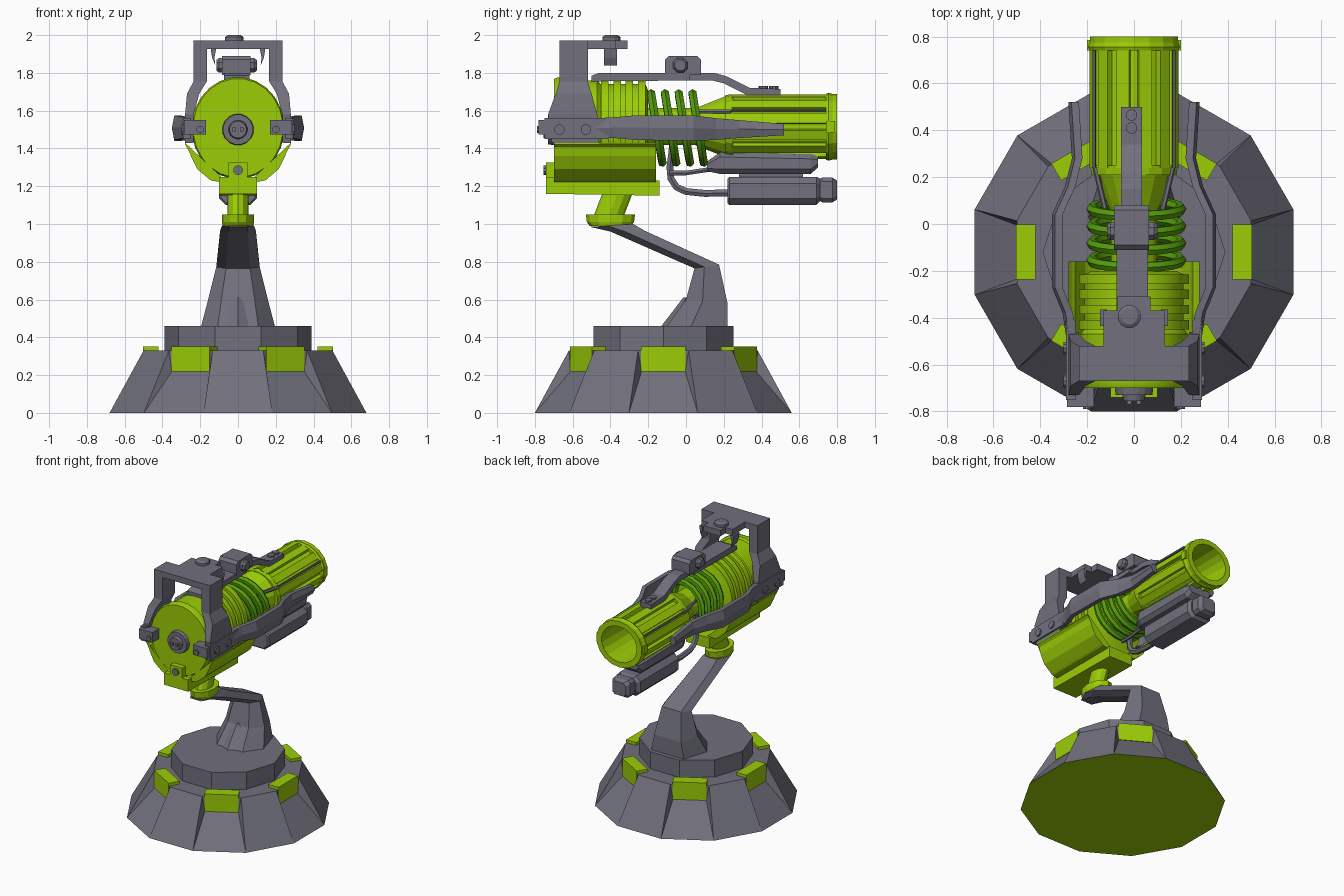
import bpy, bmesh, math
from mathutils import Vector

if "Cube" in bpy.data.objects:
    bpy.data.objects.remove(bpy.data.objects["Cube"])


def material(name, rgb):
    m = bpy.data.materials.new(name)
    m.diffuse_color = (*rgb, 1)
    m.use_nodes = True
    m.node_tree.nodes["Principled BSDF"].inputs["Base Color"].default_value = m.diffuse_color
    return m


GREEN = material("lime green", (0.33, 0.61, 0.002))
COIL = material("deep green", (0.09, 0.34, 0.003))
GRAY = material("steel gray", (0.165, 0.162, 0.205))
AX = 1.515   # height of the barrel axis
BY = -0.12   # base centre in y
T15 = math.tan(math.radians(15))


def finish(name, bm, mat, mirror=False, smooth=False, wide=1):
    for v in bm.verts:
        v.co.x *= wide
    bmesh.ops.remove_doubles(bm, verts=bm.verts, dist=1e-5)
    bmesh.ops.recalc_face_normals(bm, faces=bm.faces)
    me = bpy.data.meshes.new(name)
    bm.to_mesh(me)
    bm.free()
    ob = bpy.data.objects.new(name, me)
    bpy.context.collection.objects.link(ob)
    me.materials.append(mat)
    if mirror:
        ob.modifiers.new("mirror", "MIRROR")
    if smooth:
        bpy.context.view_layer.objects.active = ob
        ob.select_set(True)
        bpy.ops.object.shade_smooth_by_angle(angle=math.radians(35))
        ob.select_set(False)
    return ob


def loft(name, sections, mat, cap=True, **kw):
    """Skin a list of equal-length point loops."""
    bm = bmesh.new()
    rings = [[bm.verts.new(p) for p in s] for s in sections]
    n = len(rings[0])
    for a, b in zip(rings, rings[1:]):
        for i in range(n):
            j = (i + 1) % n
            bm.faces.new((a[i], a[j], b[j], b[i]))
    if cap:
        bm.faces.new(rings[0])
        bm.faces.new(rings[-1])
    return finish(name, bm, mat, **kw)


def prism(name, axis, pts, lo, hi, mat, **kw):
    """Extrude a 2D outline along an axis."""
    put = {"X": lambda p, t: (t, *p), "Y": lambda p, t: (p[0], t, p[1]), "Z": lambda p, t: (*p, t)}[axis]
    return loft(name, [[put(p, t) for p in pts] for t in (lo, hi)], mat, **kw)


def box(name, x, y, z, mat, **kw):
    return prism(name, "Z", [(x[0], y[0]), (x[1], y[0]), (x[1], y[1]), (x[0], y[1])], *z, mat, **kw)


def lathe(name, axis, centre, prof, n, mat, phase=0.5, **kw):
    """Turn (position, radius) pairs round an axis; centre gives the other two coordinates."""
    secs = []
    for t, r in prof:
        ring = []
        for i in range(n):
            a = math.tau * (i + phase) / n
            u, v = centre[0] + r * math.cos(a), centre[1] + r * math.sin(a)
            ring.append({"X": (t, u, v), "Y": (u, t, v), "Z": (u, v, t)}[axis])
        secs.append(ring)
    return loft(name, secs, mat, **kw)


def tube(name, pts, r, mat, closed=False):
    cu = bpy.data.curves.new(name, "CURVE")
    cu.dimensions = "3D"
    cu.bevel_depth, cu.bevel_resolution, cu.use_fill_caps = r, 1, True
    sp = cu.splines.new("POLY")
    sp.points.add(len(pts) - 1)
    sp.use_cyclic_u = closed
    for p, c in zip(sp.points, pts):
        p.co = (*c, 1)
    ob = bpy.data.objects.new(name, cu)
    bpy.context.collection.objects.link(ob)
    cu.materials.append(mat)
    bpy.context.view_layer.objects.active = ob
    ob.select_set(True)
    bpy.ops.object.convert(target="MESH")
    bpy.ops.object.shade_smooth_by_angle(angle=math.radians(50))
    ob.select_set(False)


# Twelve-sided base, every other side cut lower to seat a pad
def polar(k, rad, side, z):
    a = math.tau * k / 12
    return (rad * math.cos(a) - side * math.sin(a), BY + rad * math.sin(a) + side * math.cos(a), z)


bm = bmesh.new()
face = lambda *ps: bm.faces.new([bm.verts.new(p) for p in ps])
lo, hi = 0.68 * T15, 0.5 * T15
for k in range(12):
    b0, b1 = polar(k, 0.68, -lo, 0), polar(k, 0.68, lo, 0)
    t0, t1 = polar(k, 0.5, -hi, 0.33), polar(k, 0.5, hi, 0.33)
    if k % 2:
        face(b0, b1, t1, t0)
    else:
        m0, m1 = polar(k, 0.5, -0.115, 0.22), polar(k, 0.5, 0.115, 0.22)
        face(b0, b1, m1, m0)
        face(b0, m0, t0)
        face(b1, t1, m1)
        face(m0, m1, t1, t0)
for rad, side, z in ((0.68, -lo, 0), (0.5, -hi, 0.33)):
    face(*[polar(k, rad, side, z) for k in range(12)])
base = finish("base", bm, GRAY)
base.data.materials.append(GREEN)
for p in base.data.polygons:   # green underside
    p.material_index = int(p.center.z < 0.01)

# Six pads round the rim
for k in range(0, 12, 2):
    loft(f"rim_pad_{k // 2 + 1}", [[polar(k, r, s, z) for r, s in
         ((0.504, -0.117), (0.504, 0.117), (0.42, 0.117), (0.42, -0.117))] for z in (0.22, 0.352)], GREEN)
lathe("base_disc", "Z", (0, BY), [(0.32, 0.39), (0.46, 0.39)], 10, GRAY, phase=0)

# Bent support arm
arm = [(-0.10, 0.22, 0.46, 0.46, 0.195), (0.0, 0.22, 0.60, 0.58, 0.16), (0.045, 0.175, 0.765, 0.785, 0.115),
       (-0.40, -0.22, 0.96, 0.965, 0.095), (-0.51, -0.28, 0.985, 1.0, 0.085)]
loft("support_arm", [[(-h * 0.55, a, za), (h * 0.55, a, za), (h, a * 0.6 + b * 0.4, za * 0.6 + zb * 0.4),
     (h * 0.7, b, zb), (-h * 0.7, b, zb), (-h, a * 0.6 + b * 0.4, za * 0.6 + zb * 0.4)]
     for a, b, za, zb, h in arm], GRAY)
loft("arm_gusset", [[(-0.13, -0.06, 0.46), (0, -0.13, 0.46), (0.13, -0.06, 0.46), (0, 0.05, 0.46)],
     [(-0.01, 0.0, 0.61), (0, -0.015, 0.61), (0.01, 0.0, 0.61), (0, 0.02, 0.61)]], GRAY)


# Swivel collar and neck
def oval(y, z, rx, ry):
    return [(rx * math.cos(math.tau * i / 12), y + ry * math.sin(math.tau * i / 12), z) for i in range(12)]


loft("swivel_collar", [oval(-0.40, 0.99, 0.08, 0.11), oval(-0.40, 1.01, 0.085, 0.125),
     oval(-0.40, 1.05, 0.085, 0.13)], GREEN)
loft("neck", [oval(-0.41, 1.04, 0.055, 0.08), oval(-0.36, 1.17, 0.055, 0.08)], GREEN)

# Mounting rail and curved cradle under the body
prism("mount_rail", "X", [(-0.74, 1.16), (-0.14, 1.15), (-0.14, 1.23), (-0.68, 1.235), (-0.70, 1.25), (-0.74, 1.25)],
      -0.1, 0.1, GREEN)
side = [(0.28, 1.43), (0.26, 1.405), (0.25, 1.36), (0.215, 1.29), (0.15, 1.235), (0.06, 1.22)]
prism("cradle", "Y", side + [(x - 0.008, z - 0.005) if i else (x, z - 0.008) for i, (x, z) in
      reversed(list(enumerate(side)))], -0.70, -0.16, GREEN, mirror=True)
box("front_bracket", (-0.05, 0.05), (-0.74, -0.68), (1.18, 1.325), GREEN)
lathe("bracket_bolt", "Y", (0, 1.285), [(-0.755, 0.026), (-0.73, 0.026)], 10, GRAY)

# Round body with ribs, slightly narrower than tall
prof = [(-0.70, 0.262), (-0.68, 0.27), (-0.65, 0.27), (-0.64, 0.255), (-0.47, 0.255)]
for y in (-0.45, -0.385, -0.32, -0.255):
    prof += [(y, 0.235), (y, 0.26), (y + 0.04, 0.26), (y + 0.04, 0.235)]
lathe("body", "Y", (0, 1.508), prof + [(-0.20, 0.20)], 24, GREEN, smooth=True, wide=0.91)
lathe("front_hub", "Y", (0, 1.5), [(-0.69, 0.085), (-0.73, 0.08), (-0.73, 0.05), (-0.755, 0.045)], 16, GRAY)
box("hub_pins", (0.01, 0.03), (-0.77, -0.75), (1.49, 1.51), GRAY, mirror=True)

# Core, funnel and the tilted coil rings
lathe("core_and_funnel", "Y", (0, AX), [(-0.22, 0.10), (0.05, 0.10), (0.21, 0.165), (0.24, 0.165)], 16, GREEN)
for n in range(4):
    tube(f"coil_ring_{n + 1}", [(0.01 + 0.19 * math.cos(t), -0.155 + 0.073 * n - 0.03 * math.sin(t),
         1.508 + 0.185 * math.sin(t)) for t in [math.tau * i / 18 for i in range(18)]], 0.024, COIL, closed=True)

# Hollow barrel with lengthwise slats and muzzle ring
WIDE = 1.1
lathe("barrel", "Y", (0, AX), [(0.21, 0.168), (0.25, 0.172), (0.25, 0.152), (0.74, 0.152), (0.74, 0.174),
      (0.755, 0.18), (0.775, 0.174), (0.80, 0.174), (0.80, 0.135), (0.30, 0.125)], 18, GREEN, wide=WIDE)
for i in range(12):
    a = math.tau * (i + 0.5) / 12
    u, v = Vector((math.cos(a), 0, math.sin(a))), Vector((-math.sin(a), 0, math.cos(a)))
    loft(f"barrel_slat_{i + 1}", [[u * r + v * s + Vector((0, y, AX)) for r, s in
         ((0.145, -0.026), (0.171, -0.026), (0.171, 0.026), (0.145, 0.026))] for y in (0.24, 0.75)],
         GREEN, wide=WIDE)
for s in (-1, 1):
    tube("funnel_strut", [(s * 0.12, 0.05, AX + 0.08), (s * 0.165, 0.24, AX + 0.08)], 0.012, GRAY)
    tube("barrel_rod", [(s * 0.17, 0.24, AX + 0.085), (s * 0.17, 0.74, AX + 0.085)], 0.008, GRAY)
    box("muzzle_lug", (s * 0.17, s * 0.20), (0.74, 0.785), (AX - 0.03, AX + 0.03), GREEN)

# Side rails sweeping from frame to barrel: y, x, low z, high z
path = [(-0.48, 0.265, 1.455, 1.56), (-0.38, 0.28, 1.455, 1.565), (-0.27, 0.325, 1.445, 1.575),
        (0.04, 0.325, 1.44, 1.575), (0.16, 0.27, 1.445, 1.56), (0.28, 0.24, 1.455, 1.55), (0.52, 0.255, 1.47, 1.53)]
loft("side_rail", [[(x - 0.02, y, a), (x + 0.012, y, a), (x + 0.025, y, (a + b) / 2), (x + 0.012, y, b), (x - 0.02, y, b)]
     for y, x, a, b in path], GRAY, mirror=True)

# Frame clamped round the body, with a top bridge
levels = [(1.43, -0.71, -0.46, 0.235, 0.28), (1.58, -0.73, -0.47, 0.235, 0.28), (1.69, -0.69, -0.50, 0.205, 0.27),
          (1.755, -0.67, -0.52, 0.165, 0.235), (1.96, -0.67, -0.52, 0.165, 0.235)]
loft("frame_side", [[(x0, y0, z), (x1, y0, z), (x1, y1, z), (x0, y1, z)] for z, y0, y1, x0, x1 in levels],
     GRAY, mirror=True)
box("frame_clamp", (0.17, 0.285), (-0.78, -0.69), (1.475, 1.55), GRAY, mirror=True)
box("frame_cheek", (0.25, 0.29), (-0.75, -0.41), (1.45, 1.56), GRAY, mirror=True)
for i, y in enumerate((-0.67, -0.53)):
    lathe(f"frame_bolt_{i + 1}", "X", (y, 1.50), [(0.28, 0.028), (0.30, 0.028)], 10, GRAY, mirror=True)
lathe("clamp_bolt", "Y", (0.20, 1.50), [(-0.79, 0.02), (-0.77, 0.02)], 8, GRAY, mirror=True)
half = [(0.235, -0.67), (0.235, -0.52), (0.13, -0.52), (0.13, -0.37), (0.07, -0.37), (0.07, -0.31)]
prism("top_bridge", "Z", half + [(-x, y) for x, y in reversed(half)], 1.927, 1.972, GRAY)
lathe("bridge_cap", "Z", (-0.02, -0.395), [(1.96, 0.05), (1.99, 0.05), (2.0, 0.035)], 12, GRAY)
prism("bridge_prong", "Y", [(0.115, 1.93), (0.145, 1.93), (0.137, 1.88), (0.12, 1.84), (0.125, 1.88)],
      -0.435, -0.365, GRAY, mirror=True)

# Top strip with sight box and knobs
prism("top_strip_rear", "X", [(-0.50, 1.755), (-0.50, 1.785), (-0.46, 1.80), (0.02, 1.80), (0.02, 1.76)],
      -0.075, 0.06, GRAY)
prism("top_strip_front", "X", [(0.0, 1.76), (0.0, 1.80), (0.15, 1.80), (0.22, 1.78), (0.34, 1.72), (0.50, 1.715),
      (0.50, 1.675), (0.33, 1.68), (0.20, 1.745), (0.14, 1.76)], -0.055, 0.035, GRAY)
prism("sight_box", "X", [(-0.11, 1.79), (-0.11, 1.87), (-0.09, 1.89), (0.06, 1.89), (0.08, 1.87), (0.08, 1.79)],
      -0.085, 0.065, GRAY)
lathe("sight_knob", "X", (-0.03, 1.84), [(-0.115, 0.03), (-0.10, 0.042), (0.085, 0.042), (0.10, 0.03)], 8, GRAY)
for i, y in enumerate((0.41, 0.465)):
    lathe(f"strip_knob_{i + 1}", "Z", (-0.01, y), [(1.70, 0.025), (1.73, 0.025)], 10, GRAY)

# Canister, cap, hanger and hose under the barrel
octo = lambda y, w, zl, zh, c: [(x, y, z) for x, z in ((-w + c, zl), (w - c, zl), (w, zl + c), (w, zh - c),
                                (w - c, zh), (-w + c, zh), (-w, zh - c), (-w, zl + c))]
loft("canister", [octo(0.22, 0.09, 1.11, 1.24, 0.03), octo(0.23, 0.10, 1.10, 1.25, 0.035),
     octo(0.69, 0.10, 1.10, 1.25, 0.035), octo(0.71, 0.08, 1.12, 1.24, 0.03)], GRAY)
loft("canister_cap", [octo(0.70, 0.065, 1.13, 1.235, 0.02), octo(0.72, 0.075, 1.115, 1.245, 0.02),
     octo(0.775, 0.075, 1.115, 1.245, 0.02), octo(0.80, 0.055, 1.13, 1.23, 0.02)], GRAY)
loft("hanger", [octo(0.11, 0.07, 1.28, 1.33, 0.015), octo(0.18, 0.105, 1.265, 1.38, 0.025),
     octo(0.66, 0.105, 1.265, 1.37, 0.025), octo(0.70, 0.09, 1.30, 1.36, 0.02)], GRAY)
box("hanger_link", (-0.04, 0.04), (0.28, 0.62), (1.23, 1.28), GRAY)
tube("hose", [(-0.03, -0.07, 1.42), (-0.03, -0.085, 1.30), (-0.03, -0.08, 1.24), (-0.03, -0.05, 1.195),
     (-0.03, 0.0, 1.172), (-0.03, 0.10, 1.162), (-0.03, 0.24, 1.165)], 0.021, GRAY)
tube("upper_pipe", [(0.03, -0.09, 1.27), (0.03, 0.0, 1.27), (0.03, 0.20, 1.30)], 0.014, GRAY)
